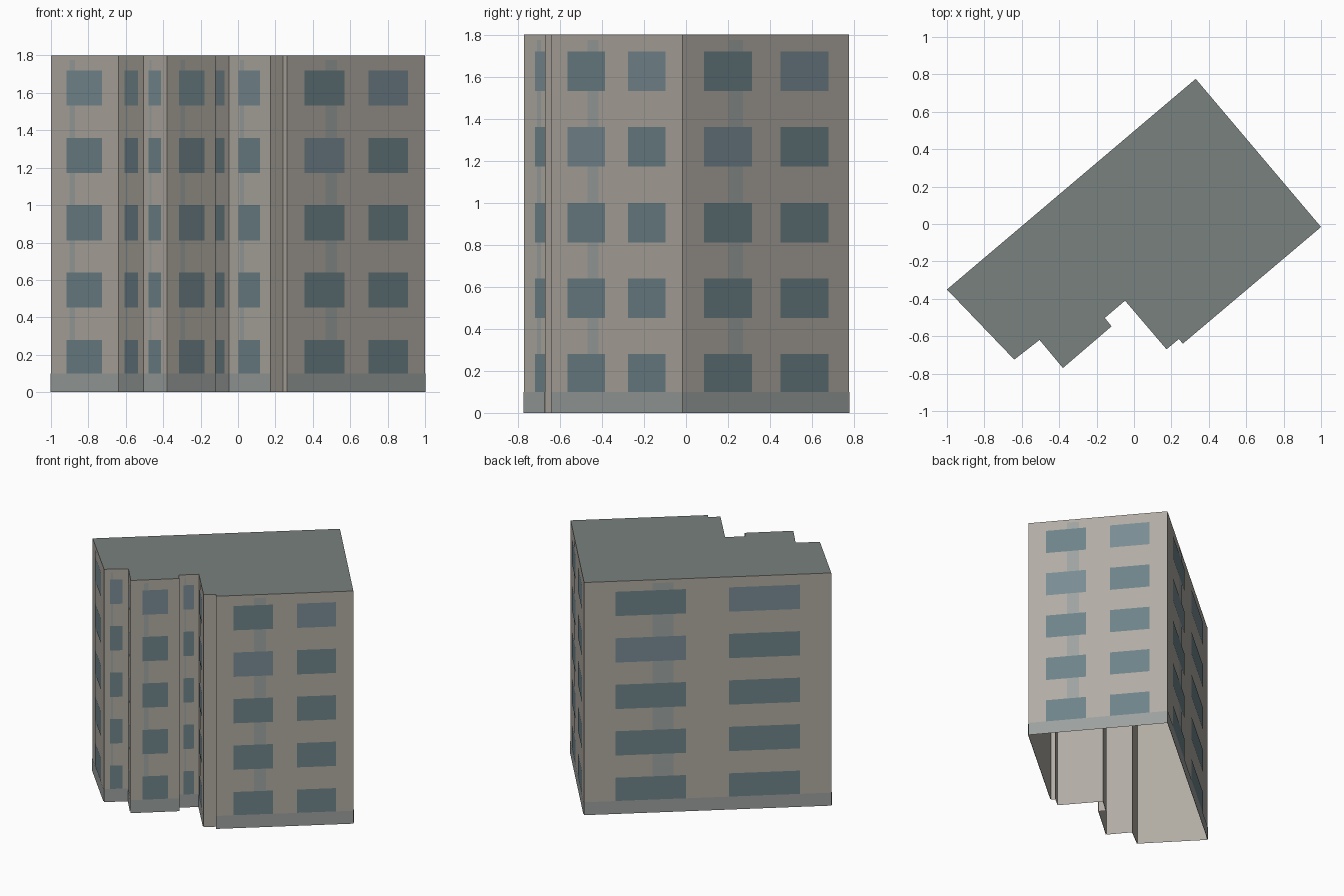
import bpy
from mathutils import Vector

if "Cube" in bpy.data.objects:
    bpy.data.objects.remove(bpy.data.objects["Cube"])

H = 1.8          # building height
FLOORS = 5
STEP = 0.36      # storey height

# Footprint, counter-clockwise seen from above
plan = [Vector(p) for p in [
    (-1, -0.35), (-0.64, -0.725), (-0.505, -0.62), (-0.38, -0.77),
    (-0.12, -0.547), (-0.156, -0.502), (-0.048, -0.41), (0.174, -0.67),
    (0.24, -0.615), (0.261, -0.64), (1, -0.016), (0.33, 0.776)]]


def material(name, rgb):
    m = bpy.data.materials.new(name)
    m.diffuse_color = (*rgb, 1)
    m.use_nodes = True
    m.node_tree.nodes["Principled BSDF"].inputs["Base Color"].default_value = m.diffuse_color
    return m


def make(name, verts, faces, mat):
    me = bpy.data.meshes.new(name)
    me.from_pydata(verts, [], faces)
    me.materials.append(mat)
    ob = bpy.data.objects.new(name, me)
    bpy.context.collection.objects.link(ob)
    return ob


class Panels:
    """Collects flat panels laid just outside the walls."""
    def __init__(self):
        self.v, self.f = [], []

    def add(self, a, b, u0, u1, z0, z1, off):
        d = b - a
        out = Vector((d.y, -d.x)).normalized() * off
        p, q = a + d * u0 + out, a + d * u1 + out
        n = len(self.v)
        self.v += [(p.x, p.y, z0), (q.x, q.y, z0), (q.x, q.y, z1), (p.x, p.y, z1)]
        self.f.append((n, n + 1, n + 2, n + 3))


wall_mat = material("wall", (0.44, 0.41, 0.365))
roof_mat = material("roof", (0.19, 0.22, 0.21))
plinth_mat = material("plinth", (0.33, 0.355, 0.345))
strip_mat = material("strip", (0.34, 0.37, 0.36))
glass_mat = material("glass", (0.155, 0.225, 0.25))
glass_light_mat = material("glass_light", (0.19, 0.265, 0.295))

# Wall shell (open underneath) and flat roof
n = len(plan)
low = [(p.x, p.y, 0) for p in plan]
high = [(p.x, p.y, H) for p in plan]
make("walls", low + high,
     [(i, (i + 1) % n, (i + 1) % n + n, i + n) for i in range(n)], wall_mat)
make("roof", high, [tuple(range(n))], roof_mat)

# Plinth band, vertical strip and windows on every wall long enough
plinth, strip, glass, glass_light = Panels(), Panels(), Panels(), Panels()
for i in range(n):
    a, b = plan[i], plan[(i + 1) % n]
    length = (b - a).length
    if length < 0.1:
        continue
    plinth.add(a, b, 0, 1, 0, 0.1, 0.004)
    strip.add(a, b, 0.277, 0.362, 0.1, 1.775, 0.002)
    cols = 2 if length > 0.7 else 1
    centres, half = ([0.27, 0.73], 0.143) if cols == 2 else ([0.5], 0.262)
    for fl in range(FLOORS):
        z0 = 0.092 + fl * STEP
        for c, u in enumerate(centres):
            target = glass_light if fl == 5 - cols + c else glass
            target.add(a, b, u - half, u + half, max(z0, 0.1), z0 + 0.188, 0.003)

for name, p, mat in [("plinth", plinth, plinth_mat), ("wall_strips", strip, strip_mat),
                     ("windows", glass, glass_mat),
                     ("light_windows", glass_light, glass_light_mat)]:
    make(name, p.v, p.f, mat)
